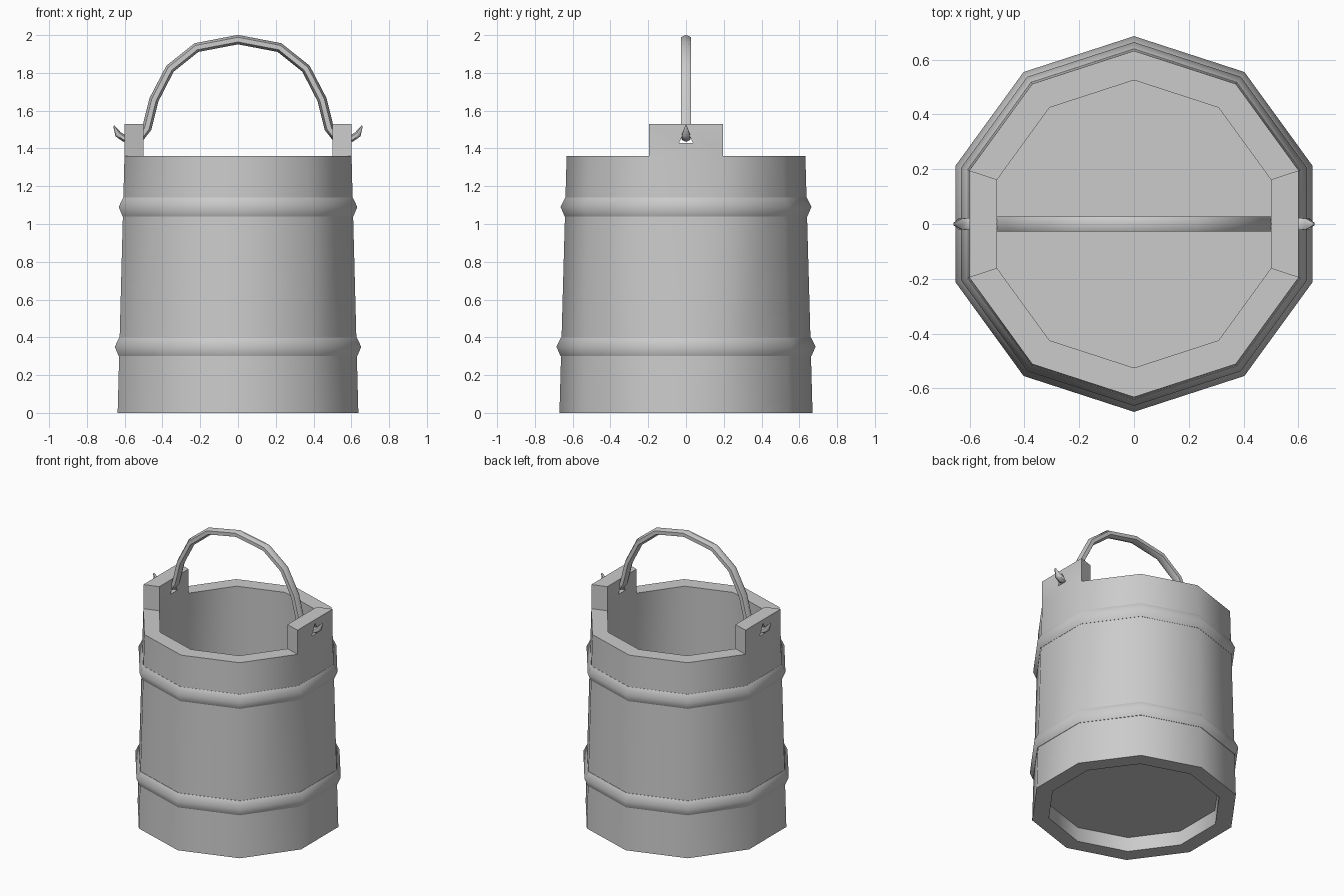
import bpy, bmesh, math
from mathutils import Vector

if "Cube" in bpy.data.objects:
    bpy.data.objects.remove(bpy.data.objects["Cube"])

SIDES = 10


def finish(name, bm, angle):
    bmesh.ops.recalc_face_normals(bm, faces=bm.faces)
    me = bpy.data.meshes.new(name)
    bm.to_mesh(me)
    bm.free()
    ob = bpy.data.objects.new(name, me)
    bpy.context.collection.objects.link(ob)
    bpy.ops.object.select_all(action='DESELECT')
    ob.select_set(True)
    bpy.context.view_layer.objects.active = ob
    if angle:
        bpy.ops.object.shade_smooth_by_angle(angle=math.radians(angle))
    return ob


def lathe(profile):
    """Closed (radius, z) profile turned into a ten-sided ring."""
    bm = bmesh.new()
    rings = []
    for i in range(SIDES):
        a = math.radians(18 + 36 * i)
        rings.append([bm.verts.new((r * math.cos(a), r * math.sin(a), z)) for r, z in profile])
    n = len(profile)
    for i in range(SIDES):
        p, q = rings[i], rings[(i + 1) % SIDES]
        for j in range(n):
            k = (j + 1) % n
            bm.faces.new((p[j], q[j], q[k], p[k]))
    return bm


def wall_radius(z):
    return 0.67 - 0.04 * z / 1.36


# Tapered wall, with the two side rim sections raised into ears
bm = lathe([(0.67, 0), (0.632, 1.36), (0.525, 1.36), (0.56, 0)])
bmesh.ops.recalc_face_normals(bm, faces=bm.faces)
ears = [f for f in bm.faces
        if f.calc_center_median().z > 1.35 and abs(f.calc_center_median().y) < 0.05]
ext = bmesh.ops.extrude_discrete_faces(bm, faces=ears)
for f in ext['faces']:
    bmesh.ops.translate(bm, verts=f.verts[:], vec=(0, 0, 0.17))
wall = finish("bucket_wall", bm, 0)

# Triangular handle holes through both ears
bm = bmesh.new()
tri = [(-0.038, 1.428), (0.038, 1.428), (0, 1.505)]
ends = [[bm.verts.new((x, y, z)) for y, z in tri] for x in (-0.9, 0.9)]
bm.faces.new(ends[0])
bm.faces.new(ends[1][::-1])
for j in range(3):
    k = (j + 1) % 3
    bm.faces.new((ends[0][j], ends[0][k], ends[1][k], ends[1][j]))
cutter = finish("hole_cutter", bm, 0)
cutter.hide_render = True
bpy.ops.object.select_all(action='DESELECT')
wall.select_set(True)
bpy.context.view_layer.objects.active = wall
mod = wall.modifiers.new("holes", 'BOOLEAN')
mod.operation = 'DIFFERENCE'
mod.solver = 'EXACT'
mod.object = cutter
bpy.ops.object.modifier_apply(modifier=mod.name)
bpy.data.objects.remove(cutter, do_unlink=True)
bpy.ops.object.shade_smooth_by_angle(angle=math.radians(40))

# Floor board, recessed above the bottom edge
bm = bmesh.new()
bmesh.ops.create_cone(bm, cap_ends=True, segments=SIDES, radius1=0.565, radius2=0.565, depth=0.04)
for i, v in enumerate(bm.verts):
    # snap the corners to the same angles as the wall
    a = math.radians(18 + 36 * round((math.degrees(math.atan2(v.co.y, v.co.x)) - 18.001) / 36))
    v.co = (0.565 * math.cos(a), 0.565 * math.sin(a), v.co.z + 0.12)
finish("bucket_floor", bm, 30)

# Hoops
for name, z in (("lower_hoop", 0.35), ("upper_hoop", 1.09)):
    lo, hi = z - 0.05, z + 0.05
    bm = lathe([(wall_radius(lo) - 0.02, lo), (wall_radius(lo) + 0.003, lo),
                (wall_radius(z) + 0.026, z),
                (wall_radius(hi) + 0.003, hi), (wall_radius(hi) - 0.02, hi)])
    finish(name, bm, 60)

# Bent wire handle with hooked, tapering ends: (x, z, thickness)
half = [(0.22, 1.934, 1), (0.36, 1.822, 1), (0.445, 1.658, 1), (0.483, 1.505, 1),
        (0.51, 1.465, 0.9), (0.605, 1.455, 0.8), (0.635, 1.475, 0.7), (0.657, 1.52, 0.15)]
path = [(-x, z, s) for x, z, s in reversed(half)] + [(0, 1.976, 1)] + half
bm = bmesh.new()
rings = []
for i, (x, z, s) in enumerate(path):
    a, b = path[max(i - 1, 0)], path[min(i + 1, len(path) - 1)]
    t = Vector((b[0] - a[0], 0, b[1] - a[1])).normalized()
    nrm = Vector((-t.z, 0, t.x))
    ring = []
    for j in range(6):
        ang = math.tau * j / 6
        ring.append(bm.verts.new(Vector((x, 0, z)) + nrm * (0.025 * s * math.cos(ang))
                                 + Vector((0, 0.032 * s * math.sin(ang), 0))))
    rings.append(ring)
for p, q in zip(rings, rings[1:]):
    for j in range(6):
        k = (j + 1) % 6
        bm.faces.new((p[j], p[k], q[k], q[j]))
bm.faces.new(rings[0])
bm.faces.new(rings[-1])
finish("handle", bm, 65)
